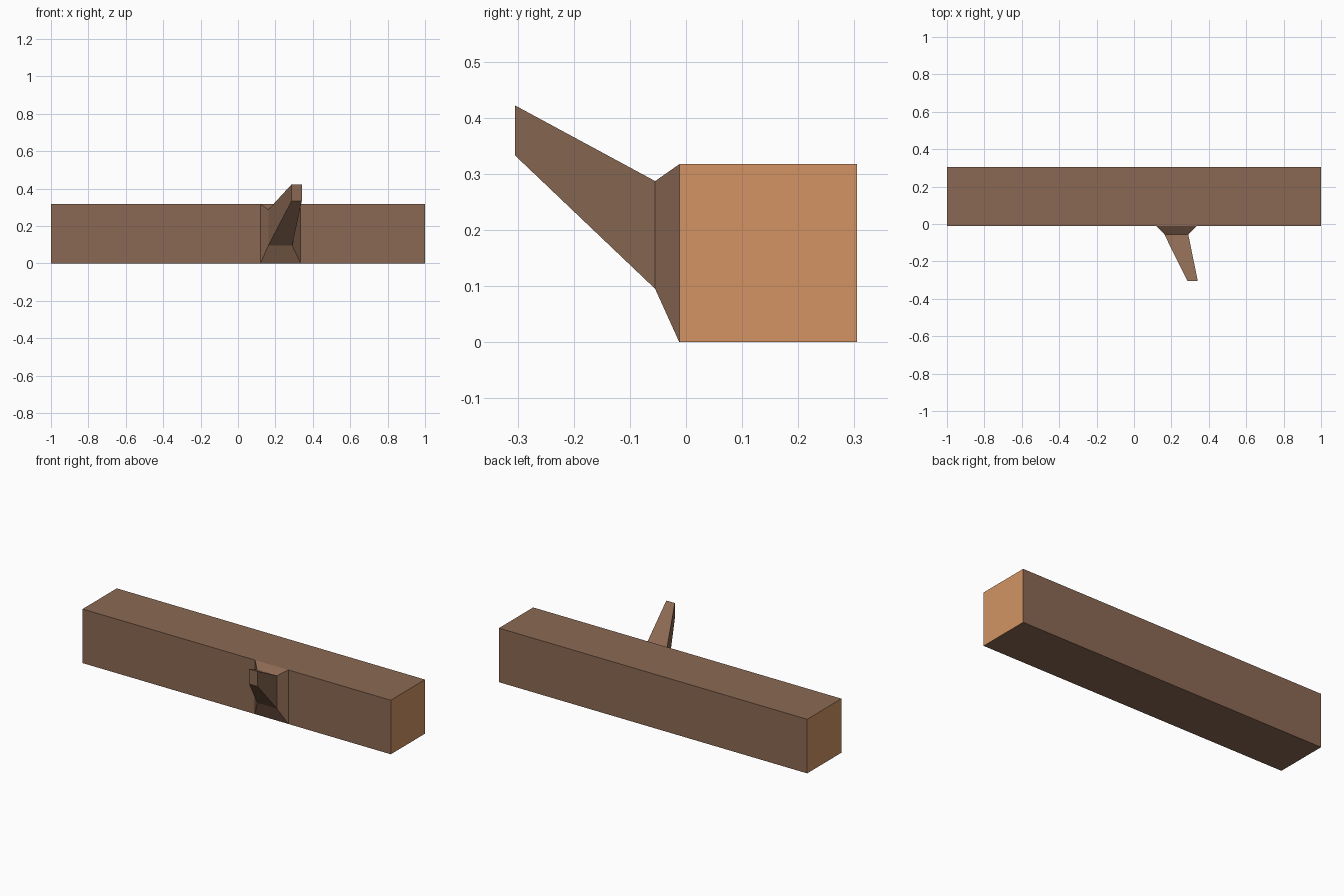
import bpy, bmesh

if "Cube" in bpy.data.objects:
    bpy.data.objects.remove(bpy.data.objects["Cube"])


def material(name, rgb):
    m = bpy.data.materials.new(name)
    m.diffuse_color = (*rgb, 1)
    m.use_nodes = True
    m.node_tree.nodes["Principled BSDF"].inputs["Base Color"].default_value = m.diffuse_color
    return m


bark = material("bark_brown", (0.258, 0.141, 0.087))
cut_wood = material("cut_wood_tan", (0.645, 0.296, 0.125))


def finish(bm, name, mats):
    bmesh.ops.recalc_face_normals(bm, faces=bm.faces[:])
    mesh = bpy.data.meshes.new(name)
    bm.to_mesh(mesh)
    bm.free()
    for m in mats:
        mesh.materials.append(m)
    ob = bpy.data.objects.new(name, mesh)
    bpy.context.collection.objects.link(ob)
    return ob


FRONT, BACK, TOP = -0.012, 0.305, 0.317

# Square log: bark on the long sides, fresh wood on the sawn ends
bm = bmesh.new()
bmesh.ops.create_cube(bm, size=1)
for v in bm.verts:
    v.co.x *= 2
    v.co.y = BACK if v.co.y > 0 else FRONT
    v.co.z = TOP if v.co.z > 0 else 0
bm.normal_update()
for f in bm.faces:
    f.material_index = int(abs(f.normal.x) > 0.9)
finish(bm, "log", [bark, cut_wood])

# Branch stub: rectangles (y, x0, x1, z0, z1) from flared root to tip
sections = [
    (FRONT, 0.12, 0.335, 0.0, TOP),
    (-0.055, 0.162, 0.29, 0.095, 0.287),
    (-0.305, 0.286, 0.341, 0.333, 0.422),
]
bm = bmesh.new()
rings = [[bm.verts.new((x, y, z)) for x, z in ((x0, z0), (x1, z0), (x1, z1), (x0, z1))]
         for y, x0, x1, z0, z1 in sections]
for a, b in zip(rings, rings[1:]):
    for i in range(4):
        j = (i + 1) % 4
        bm.faces.new((a[i], a[j], b[j], b[i]))
bm.faces.new(rings[-1])
# The root is left open where it meets the log; orient faces outward
finish(bm, "branch_stub", [bark])
